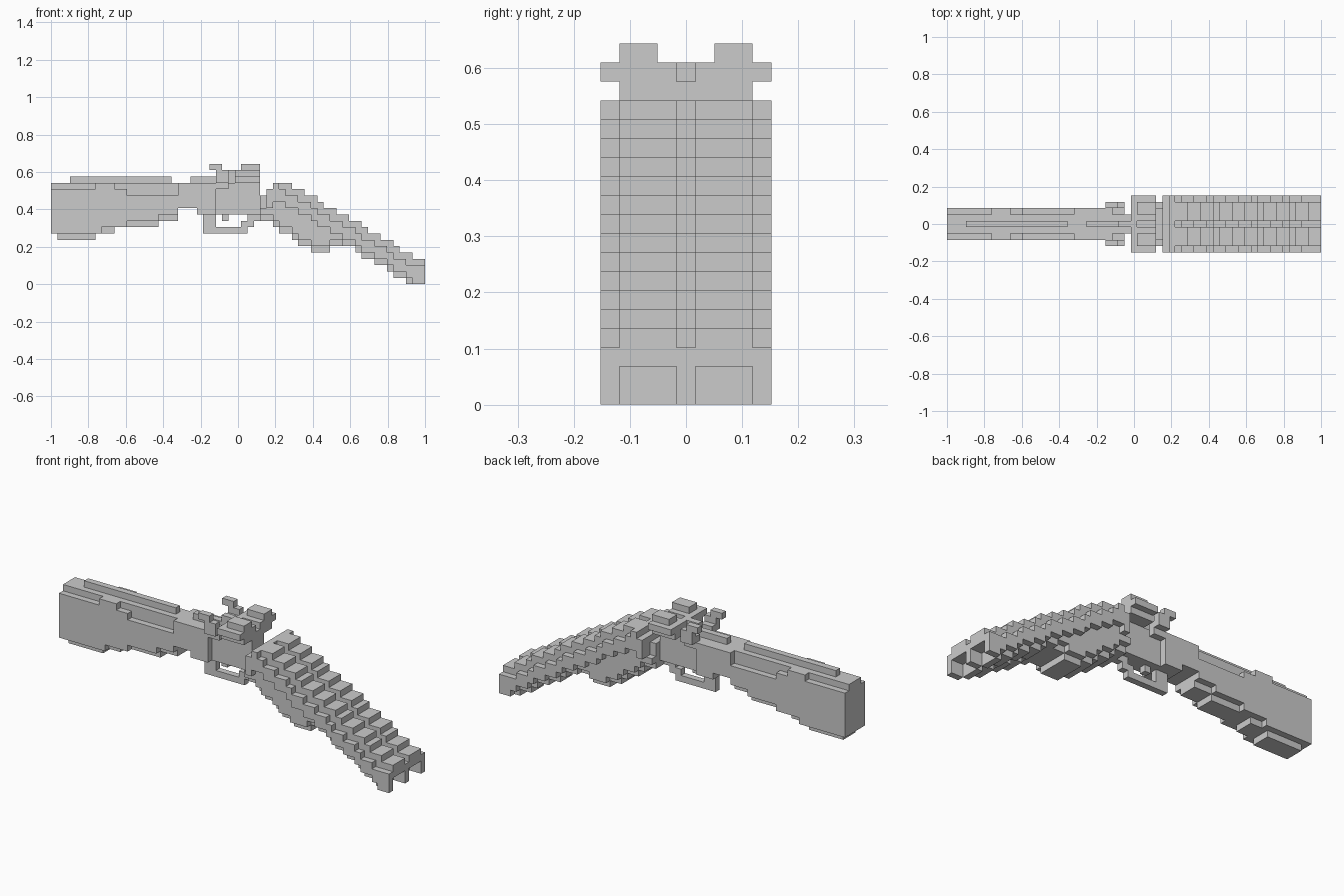
import bpy, bmesh, math

U = 2 / 59          # edge length of one block
SHIFT = 29.5        # block column that sits on x = 0

cube = bpy.data.objects.get("Cube")
if cube:
    bpy.data.objects.remove(cube, do_unlink=True)

grey = bpy.data.materials.new("plain_grey")
grey.use_nodes = True
grey.diffuse_color = (0.6, 0.6, 0.6, 1)
grey.node_tree.nodes["Principled BSDF"].inputs["Base Color"].default_value = grey.diffuse_color


def box(x0, x1, y0, y1, z0, z1):
    """Block cells in a box, mirrored left and right (y1 is included)."""
    return {(x, s * y, z) for x in range(x0, x1) for y in range(y0, y1 + 1)
            for z in range(z0, z1) for s in (-1, 1)}


def steps(rows, y1):
    """Centred boxes given as start, end, bottom, top."""
    return set().union(*(box(a, b, 0, y1, lo, hi) for a, b, lo, hi in rows))


parts = {}

# Butt: broad body with a narrower core and a thin rib along the top
parts["stock"] = (
    steps([(0, 7, 8, 15), (7, 8, 8, 16), (8, 10, 9, 16), (10, 12, 9, 15),
           (12, 17, 10, 14), (17, 20, 11, 14), (20, 26, 12, 16)], 2)
    | steps([(0, 23, 12, 16), (1, 7, 7, 8), (7, 10, 8, 9), (10, 17, 9, 10),
             (17, 20, 10, 11)], 1))
parts["stock_rib"] = box(3, 19, 0, 0, 16, 17) | box(22, 27, 0, 0, 16, 17)

# Receiver and the opened breech above it
parts["receiver"] = (steps([(23, 26, 11, 12), (26, 28, 15, 16), (33, 35, 10, 14)], 2)
                     | steps([(26, 33, 11, 16)], 1))
parts["breech"] = (box(29, 33, 0, 3, 16, 17) | box(29, 30, 0, 4, 17, 18)
                   | box(30, 33, 1, 4, 17, 18) | box(30, 33, 2, 3, 18, 19))
parts["lever"] = box(27, 29, 0, 0, 16, 18)

# Paired hammers
parts["hammers"] = (box(25, 27, 3, 3, 18, 19) | box(26, 27, 3, 3, 17, 18)
                    | box(26, 28, 2, 3, 16, 17) | box(27, 28, 3, 3, 17, 18))

# Trigger guard and trigger
parts["trigger_guard"] = steps([(24, 26, 8, 11), (26, 31, 8, 9), (30, 31, 9, 10),
                                (31, 32, 9, 11), (32, 34, 10, 11)], 0)
parts["trigger"] = box(27, 28, 0, 0, 10, 11)


# Paired barrels sloping down as a staircase
def top(x):
    if x < 35:
        return 15
    if x < 38:
        return 16
    return 15 - math.floor((x - 37.7) / 1.727)


barrels = set()
for x in range(34, 59):
    t = top(x)
    ahead = min(t, top(min(x + 1, 58)))
    muzzle = x > 56
    barrels |= box(x, x + 1, 1, 3, 2 if muzzle else ahead - 4, t)
    side_top = t if x < 36 else ahead - 1
    for y in (0, 4):
        barrels |= box(x, x + 1, y, y, 0 if muzzle else ahead - 3, side_top)
parts["barrels"] = barrels

# Fore-end under the barrels, its lowest layer narrower
grip = [(33, 35, 10, 12), (35, 36, 9, 12), (36, 38, 8, 12), (38, 39, 7, 12),
        (39, 41, 6, 11), (41, 44, 5, 9), (44, 47, 6, 8), (47, 49, 6, 7)]
parts["fore_end"] = steps(grip, 2) | steps([(a, b, lo + 1, hi) for a, b, lo, hi in grip], 3)

# Turn each set of cells into a clean shell of flat faces
taken = set()
for name, cells in parts.items():
    cells -= taken
    taken |= cells

for name, cells in parts.items():
    bm = bmesh.new()
    cache = {}

    def corner(p):
        if p not in cache:
            cache[p] = bm.verts.new(((p[0] - SHIFT) * U, (p[1] - 0.5) * U, p[2] * U))
        return cache[p]

    for cell in sorted(cells):
        for axis in range(3):
            for side in (0, 1):
                near = list(cell)
                near[axis] += 2 * side - 1
                if tuple(near) in taken:
                    continue
                ring = []
                for a, b in ((0, 0), (1, 0), (1, 1), (0, 1)):
                    p = list(cell)
                    p[axis] += side
                    p[(axis + 1) % 3] += a
                    p[(axis + 2) % 3] += b
                    ring.append(corner(tuple(p)))
                bm.faces.new(ring if side else ring[::-1])
    bmesh.ops.dissolve_limit(bm, angle_limit=0.02, verts=bm.verts[:], edges=bm.edges[:])
    mesh = bpy.data.meshes.new(name)
    bm.to_mesh(mesh)
    bm.free()
    mesh.materials.append(grey)
    bpy.context.collection.objects.link(bpy.data.objects.new(name, mesh))
